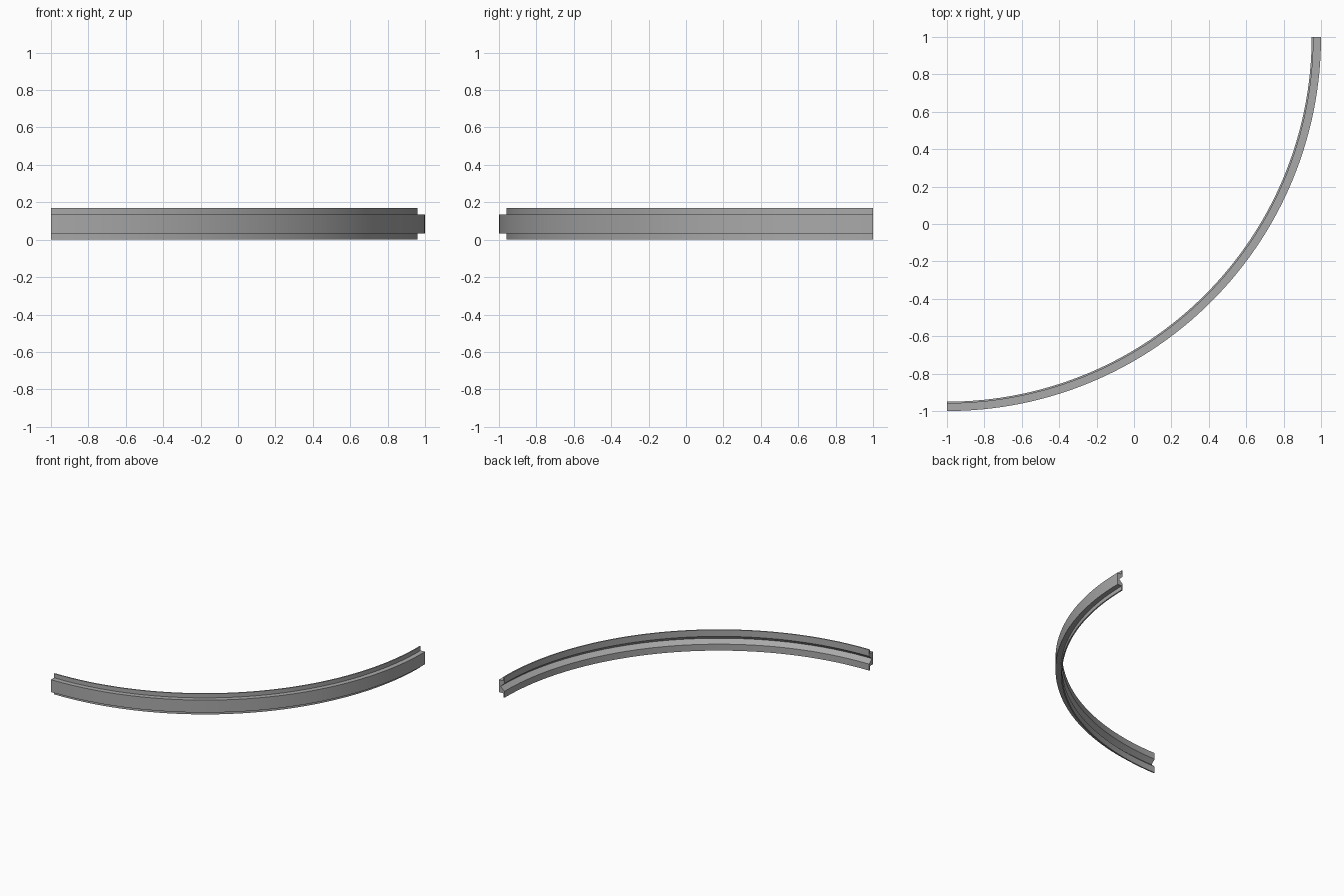
import bpy, bmesh, math

if "Cube" in bpy.data.objects:
    bpy.data.objects.remove(bpy.data.objects["Cube"])

# Single grey finish
grey = bpy.data.materials.new("grey")
grey.diffuse_color = (0.4, 0.4, 0.4, 1)
grey.use_nodes = True
grey.node_tree.nodes["Principled BSDF"].inputs["Base Color"].default_value = grey.diffuse_color

# Rail cross-section as (radius, height): outer band, thin lips, V groove inside
H, R_OUT, R_LIP, R_IN = 0.17, 2.0, 1.96, 1.95
lower = [(1.985, 0.085), (R_IN, 0.053), (R_IN, 0), (R_LIP, 0), (R_LIP, 0.034), (R_OUT, 0.034)]
profile = lower + [(r, H - z) for r, z in reversed(lower[1:])]

# Sweep the section through a quarter circle centred on the back left corner
SEGMENTS = 64
bm = bmesh.new()
rings = []
for i in range(SEGMENTS + 1):
    a = -math.pi / 2 * (1 - i / SEGMENTS)
    rings.append([bm.verts.new((-1 + r * math.cos(a), 1 + r * math.sin(a), z))
                  for r, z in profile])
n = len(profile)
for a, b in zip(rings, rings[1:]):
    for j in range(n):
        k = (j + 1) % n
        bm.faces.new((a[j], a[k], b[k], b[j]))

# End caps
bm.faces.new(rings[0])
bm.faces.new(rings[-1])
bmesh.ops.recalc_face_normals(bm, faces=bm.faces)

mesh = bpy.data.meshes.new("curved_rail")
bm.to_mesh(mesh)
bm.free()
mesh.materials.append(grey)
rail = bpy.data.objects.new("curved_rail", mesh)
bpy.context.collection.objects.link(rail)
bpy.context.view_layer.objects.active = rail
rail.select_set(True)
bpy.ops.object.shade_smooth_by_angle(angle=math.radians(30))
